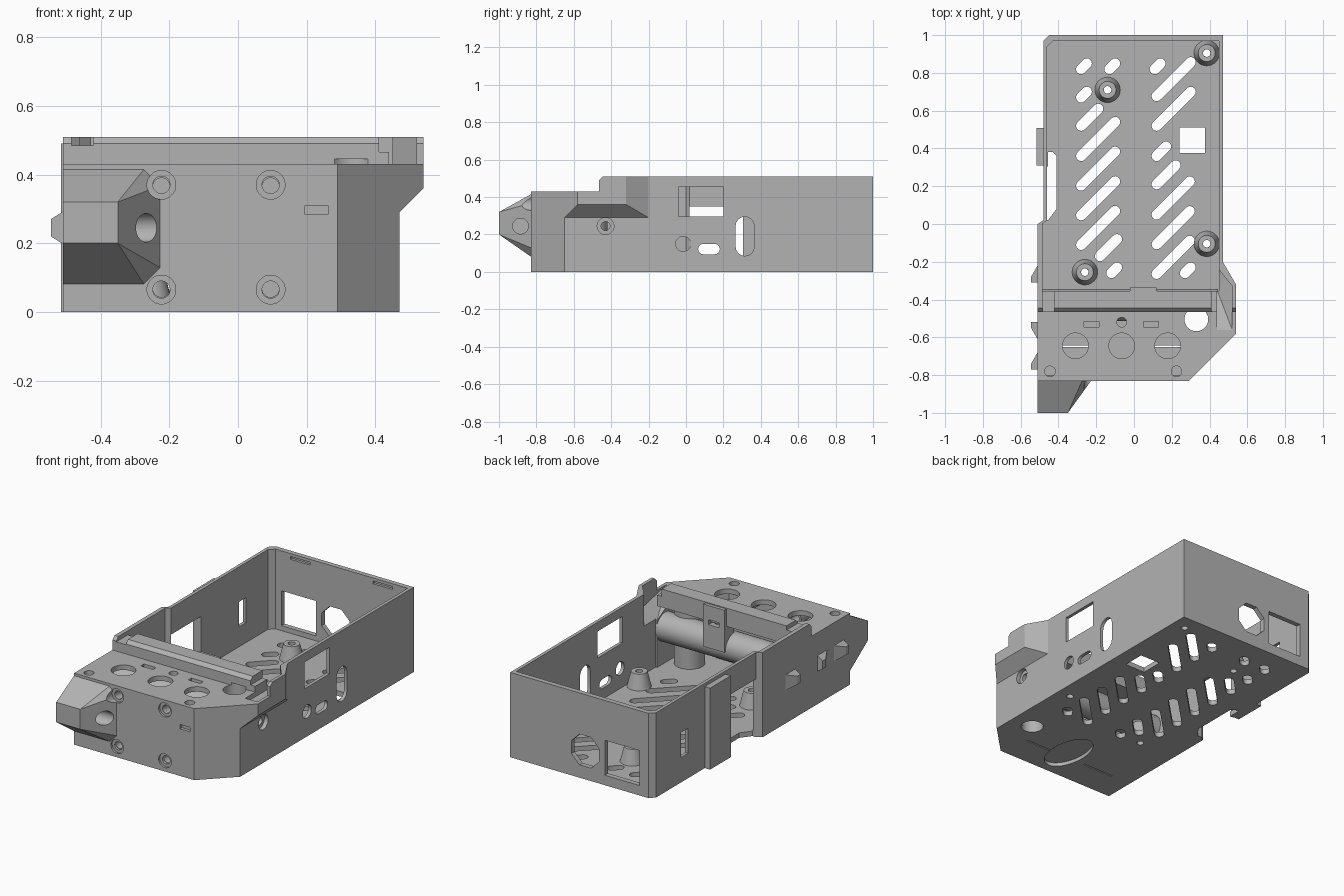
import bpy, bmesh, math
from mathutils import Vector

cube = bpy.data.objects.get("Cube")
if cube:
    bpy.data.objects.remove(cube, do_unlink=True)

grey = bpy.data.materials.new("plain_grey")
grey.use_nodes = True
grey.diffuse_color = (0.45, 0.45, 0.45, 1)
grey.node_tree.nodes["Principled BSDF"].inputs["Base Color"].default_value = (0.45, 0.45, 0.45, 1)


def finish(name, bm):
    bmesh.ops.recalc_face_normals(bm, faces=bm.faces)
    mesh = bpy.data.meshes.new(name)
    bm.to_mesh(mesh)
    bm.free()
    mesh.materials.append(grey)
    ob = bpy.data.objects.new(name, mesh)
    bpy.context.scene.collection.objects.link(ob)
    return ob


def prism(name, pts, a, b, axis="z"):
    """Extrude a 2D outline from a to b along an axis."""
    place = {"z": lambda u, v, w: (u, v, w), "x": lambda u, v, w: (w, u, v),
             "y": lambda u, v, w: (u, w, v)}[axis]
    bm = bmesh.new()
    low = [bm.verts.new(place(u, v, a)) for u, v in pts]
    high = [bm.verts.new(place(u, v, b)) for u, v in pts]
    bm.faces.new(low)
    bm.faces.new(high)
    for i in range(len(pts)):
        j = (i + 1) % len(pts)
        bm.faces.new((low[i], low[j], high[j], high[i]))
    return finish(name, bm)


def rect(u0, u1, v0, v1):
    return [(u0, v0), (u1, v0), (u1, v1), (u0, v1)]


def ring(u, v, r, n=32, stretch=1):
    return [(u + r * math.cos(math.tau * (i + .5) / n),
             v + stretch * r * math.sin(math.tau * (i + .5) / n)) for i in range(n)]


def stadium(p, q, r, n=8):
    """Outline of a slot with round ends."""
    ang = math.atan2(q[1] - p[1], q[0] - p[0])
    pts = []
    for c, start in ((q, ang - math.pi / 2), (p, ang + math.pi / 2)):
        pts += [(c[0] + r * math.cos(start + math.pi * i / n),
                 c[1] + r * math.sin(start + math.pi * i / n)) for i in range(n + 1)]
    return pts


def hull(name, pts):
    bm = bmesh.new()
    for p in pts:
        bm.verts.new(p)
    res = bmesh.ops.convex_hull(bm, input=bm.verts)
    junk = [g for g in res["geom_interior"] if isinstance(g, bmesh.types.BMVert)]
    bmesh.ops.delete(bm, geom=junk, context="VERTS")
    bmesh.ops.dissolve_limit(bm, angle_limit=.01, verts=bm.verts, edges=bm.edges)
    return finish(name, bm)


def lathe(name, x, y, profile, n=32):
    """Spin a closed (radius, height) profile about a vertical axis."""
    bm = bmesh.new()
    vs = [bm.verts.new((x + r, y, z)) for r, z in profile]
    es = [bm.edges.new((vs[i], vs[(i + 1) % len(vs)])) for i in range(len(vs))]
    bmesh.ops.spin(bm, geom=vs + es, cent=(x, y, 0), axis=(0, 0, 1), angle=math.tau, steps=n)
    bmesh.ops.remove_doubles(bm, verts=bm.verts, dist=1e-5)
    return finish(name, bm)


def combine(target, tools, operation):
    for tool in tools:
        tool.hide_render = True
        mod = target.modifiers.new("cut", "BOOLEAN")
        mod.object, mod.operation, mod.solver = tool, operation, "EXACT"
        bpy.context.view_layer.objects.active = target
        bpy.ops.object.modifier_apply(modifier=mod.name)
        bpy.data.objects.remove(tool, do_unlink=True)


# Outer shell, side bulge, front snout and side plate
shell = prism("enclosure_shell", [(-.48, .97), (-.45, 1), (.47, 1), (.47, -.65), (.29, -.83),
                                  (-.51, -.83), (-.51, 0), (-.48, .02)], 0, .51)
bulge = hull("bulge", [(x, y, z) for x, y, z in
                       [(.47, -.65, .29), (.47, -.2, .29), (.54, -.58, .36), (.54, -.32, .36),
                        (.54, -.58, .51), (.54, -.32, .51), (.47, -.65, .51), (.47, -.2, .51),
                        (.4, -.65, .29), (.4, -.2, .29), (.4, -.65, .51), (.4, -.2, .51)]])
snout = hull("snout", [(-.51, -.82, .075), (-.27, -.82, .075), (-.22, -.82, .125), (-.22, -.82, .37),
                       (-.27, -.82, .42), (-.51, -.82, .42), (-.51, -1, .2), (-.35, -1, .2),
                       (-.35, -1, .32), (-.51, -1, .32)])
plate = prism("plate", rect(-.515, -.47, .31, .507), 0, .49)
combine(shell, [bulge, snout, plate], "UNION")

# Main cavity, space under the deck, bulge pocket and lowered deck
cavities = [
    prism("c", [(-.46, .94), (-.43, .97), (.45, .97), (.45, -.355), (-.485, -.355),
                (-.485, 0), (-.46, .02)], .03, .7),
    prism("c", [(-.485, -.8), (.275, -.8), (.44, -.635), (.44, -.34), (-.485, -.34)], .03, .4),
    prism("c", [(-1.2, .43), (-.465, .43), (-.465, .49), (-.445, .51), (-.445, .7), (-1.2, .7)],
          -1, 1, "x"),
    hull("c", [(.44, -.56, .43), (.44, -.23, .31), (.44, -.35, .31), (.52, -.56, .43),
               (.52, -.33, .38), (.44, -.56, .7), (.52, -.56, .7), (.52, -.33, .7), (.44, -.23, .7)]),
    prism("c", rect(.41, .46, -.6, -.34), .465, .7),
    prism("c", rect(-.485, -.42, -.48, -.34), .485, .7),
]
combine(shell, cavities, "DIFFERENCE")

# Diagonal floor vents: (left x, start y, run)
holes = []
pitch = .157
vents = [(.12, .52 + pitch, .18), (.12, .52, .18), (.12, .36, .05), (.12, .21, .1)]
vents += [(.12, .05 - pitch * i, .175) for i in range(3)]
vents += [(-.28, .52, .09), (-.18, -.17, .09)]
vents += [(-.28, .36 - pitch * i, .18) for i in range(4)]
vents += [(x, y, .03) for x, y in ((.11, .82), (-.28, .82), (-.13, .82), (-.28, .67),
                                   (.27, -.26), (-.12, -.26))]
for x, y, run in vents:
    holes.append(prism("c", stadium((x, y), (x + run, y + run), .027), -.1, .1))

# Other floor openings, with a shallow grip pocket underneath
standoffs = [(.385, .905), (-.14, .71), (.385, -.105), (-.26, -.255)]
holes += [prism("c", ring(x, y, .02, 16), -.1, .1) for x, y in standoffs]
holes += [
    prism("c", rect(.24, .375, .375, .51), -.1, .1),
    prism("c", rect(-.38, -.17, -.65, -.642), -.1, .1),
    prism("c", rect(.05, .25, -.65, -.642), -.1, .1),
    prism("c", ring(-.02, -.6, .1, 32, 1.8), -.1, .022),
    prism("c", ring(.33, -.505, .063), -.1, .445),
    prism("c", [(-.7, .02), (-.455, .02), (-.41, .08), (-.41, .36), (-.43, .38), (-.455, .38),
                (-.455, .305), (-.7, .305)], -.1, .35),
]

# Deck holes
deck = [ring(x, -.645, .068) for x in (-.31, -.065, .178)]
deck += [ring(-.065, -.52, .026, 20)]
deck += [ring(x, -.78, .028, 20) for x in (-.445, .225)]
deck += [rect(x - .04, x + .04, -.545, -.515) for x in (-.225, .09)]
holes += [prism("c", o, .35, .6) for o in deck]

# Openings in the +x wall
side = [rect(-.04, .2, .295, .455), stadium((.315, .135), (.315, .245), .05),
        stadium((.093, .122), (.153, .122), .028), ring(-.015, .15, .04, 24),
        ring(-.43, .245, .045, 24)]
holes += [prism("c", o, .4, .6, "x") for o in side]

# Openings in the -x wall, the back wall and the front wall
holes += [prism("c", rect(.665, .735, .15, .3), -.6, -.4, "x"),
          prism("c", rect(-.39, -.16, .06, .27), .9, 1.1, "y"),
          prism("c", ring(-.03, .17, .1, 8), .9, 1.1, "y"),
          prism("c", ring(-.885, .245, .042, 24), -.45, -.1, "x"),
          prism("c", rect(.195, .262, .283, .31), -.9, -.81, "y")]
holes += [prism("c", rect(x - .065, x + .065, .475, .492), .96, .985, "y") for x in (-.265, .285)]
for x in (-.223, .095):
    for z in (.065, .37):
        holes.append(prism("c", ring(x, z, .042, 24), -.95, -.818, "y"))
        holes.append(prism("c", ring(x, z, .025, 24), -.95, -.7, "y"))
combine(shell, holes, "DIFFERENCE")

# Board standoffs
for i, (x, y) in enumerate(standoffs):
    lathe(f"standoff_{i + 1}", x, y, [(.02, .028), (.068, .028), (.045, .12), (.02, .12)])

# Cross tube and vertical sleeve under the deck
tube = prism("cross_tube", ring(-.43, .25, .085), -.49, .445, "x")
combine(tube, [prism("c", ring(.33, -.505, .08), 0, .6),
               prism("c", ring(-.43, .245, .024, 16), .3, .6, "x")], "DIFFERENCE")
sleeve = lathe("deck_sleeve", .33, -.505, [(.063, .028), (.085, .028), (.085, .405), (.063, .405)])

# Screw bosses behind the front wall
for i, (x, z) in enumerate([(x, z) for x in (-.223, .095) for z in (.068, .365)]):
    boss = prism(f"front_boss_{i + 1}", ring(x, z, .04, 24), -.805, -.72, "y")
    combine(boss, [prism("c", ring(x, z, .025, 24), -.9, -.6, "y")], "DIFFERENCE")

# Screw post standing at the inner edge of the deck
post = prism("screw_post", rect(-.02, .12, -.43, -.335), .25, .505)
combine(post, [prism("c", ring(.05, -.385, .022, 16), .35, .7),
               prism("c", rect(.015, .085, -.4, -.3), .39, .42)], "DIFFERENCE")

# Clip teeth along the -x wall
for i, (root, tip) in enumerate(((-.21, -.31), (-.62, -.52), (-.67, -.77))):
    mid = tip + (root - tip) * .3
    hull(f"clip_tooth_{i + 1}", [(-.505, y, z) for y in (root, tip) for z in (.195, .295)]
         + [(-.545, y, z) for y in (tip, mid) for z in (.22, .27)])

# Smooth round walls, keep edges crisp
for ob in bpy.context.scene.objects:
    if ob.type == "MESH":
        bpy.ops.object.select_all(action="DESELECT")
        ob.select_set(True)
        bpy.context.view_layer.objects.active = ob
        bpy.ops.object.shade_smooth_by_angle(angle=math.radians(25))
